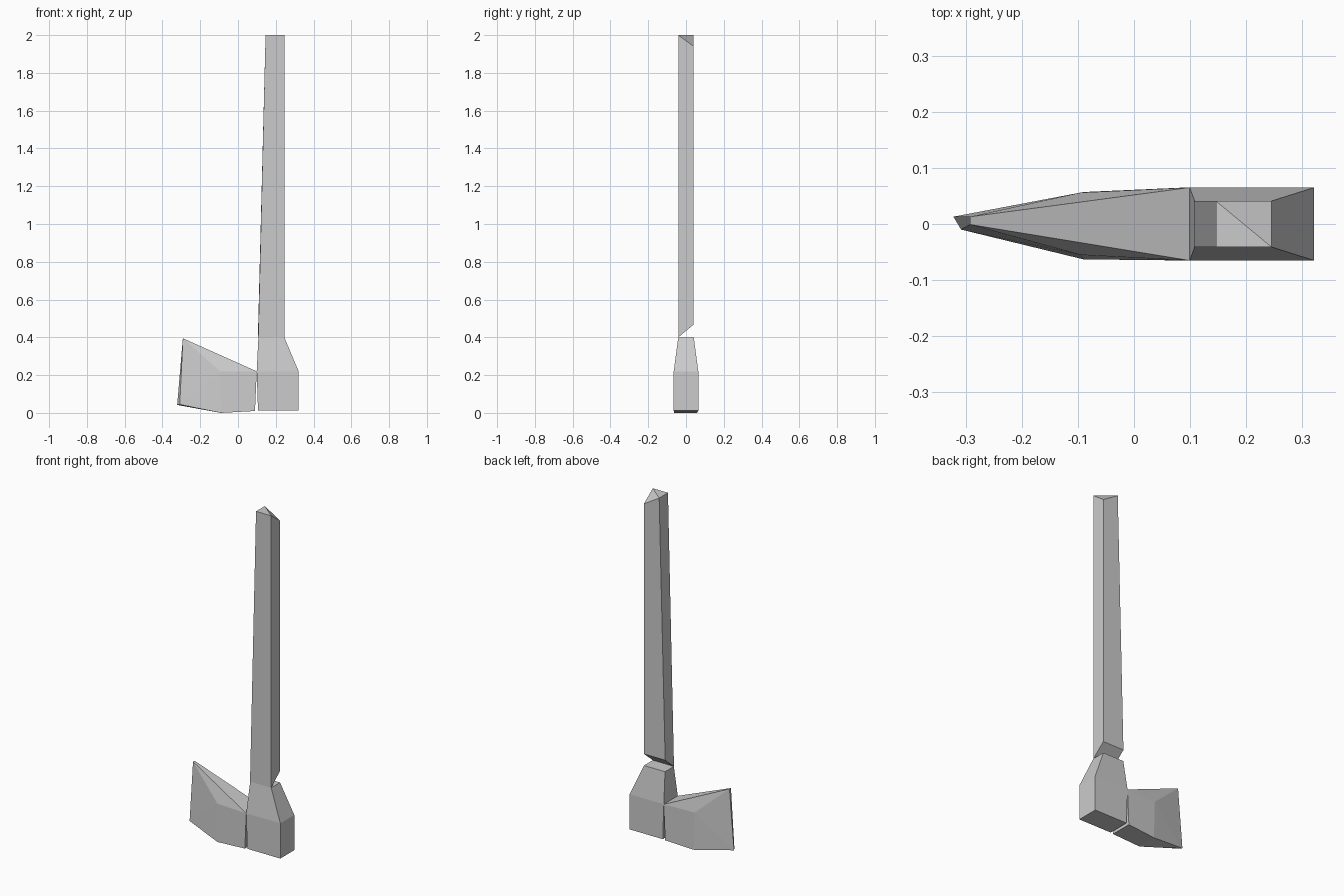
import bpy

if "Cube" in bpy.data.objects:
    bpy.data.objects.remove(bpy.data.objects["Cube"])


def make(name, verts, faces):
    mesh = bpy.data.meshes.new(name)
    mesh.from_pydata(verts, [], faces)
    mesh.update()
    obj = bpy.data.objects.new(name, mesh)
    bpy.context.collection.objects.link(obj)
    return obj


def loft(name, rings):
    """Closed four-sided body through stacked rings."""
    faces = [(3, 2, 1, 0)]
    for r in range(len(rings) - 1):
        b = r * 4
        for i in range(4):
            j = (i + 1) % 4
            faces.append((b + i, b + j, b + 4 + j, b + 4 + i))
    t = (len(rings) - 1) * 4
    faces += [(t, t + 1, t + 3), (t + 1, t + 2, t + 3)]
    return make(name, [v for ring in rings for v in ring], faces)


def ring(x0, x1, y, zs):
    """Front-left, front-right, back-right, back-left corners."""
    corners = [(x0, -y), (x1, -y), (x1, y), (x0, y)]
    return [(cx, cy, z) for (cx, cy), z in zip(corners, zs)]


# Handle: tapered shaft, lower end tilted open at the back, one chipped top corner
loft("handle", [
    ring(0.107, 0.245, 0.041, [0.40, 0.40, 0.468, 0.468]),
    ring(0.146, 0.245, 0.041, [2.0, 2.0, 1.94, 2.0]),
])

# Socket: block behind the blade that narrows up to the handle
loft("head_socket", [
    ring(0.106, 0.321, 0.065, [0.013] * 4),
    ring(0.099, 0.321, 0.065, [0.22] * 4),
    ring(0.108, 0.245, 0.041, [0.40] * 4),
])

# Blade: two mirrored-style cheeks joined by a rim; columns are x, z, front y, back y
profile = [
    (-0.292, 0.395, -0.001, 0.013),   # upper tip
    (-0.315, 0.043, -0.010, 0.013),   # lower tip
    (-0.090, 0.000, -0.063, 0.057),   # belly
    (0.090, 0.010, -0.065, 0.065),    # lower heel
    (0.099, 0.220, -0.065, 0.065),    # upper heel
    (-0.095, 0.220, -0.055, 0.056),   # cheek ridge
]
n = len(profile)
verts = [(x, yf, z) for x, z, yf, yb in profile]
verts += [(x, yb, z) for x, z, yf, yb in profile]
verts[1] = (-0.308, -0.010, 0.045)
verts[n + 1] = (-0.322, 0.013, 0.042)
cheek = [(0, 1, 5), (1, 2, 5), (2, 3, 4, 5), (4, 0, 5)]
faces = cheek + [tuple(n + i for i in reversed(f)) for f in cheek]
for i in range(5):
    j = (i + 1) % 5
    faces.append((j, i, n + i, n + j))
make("blade", verts, faces)
